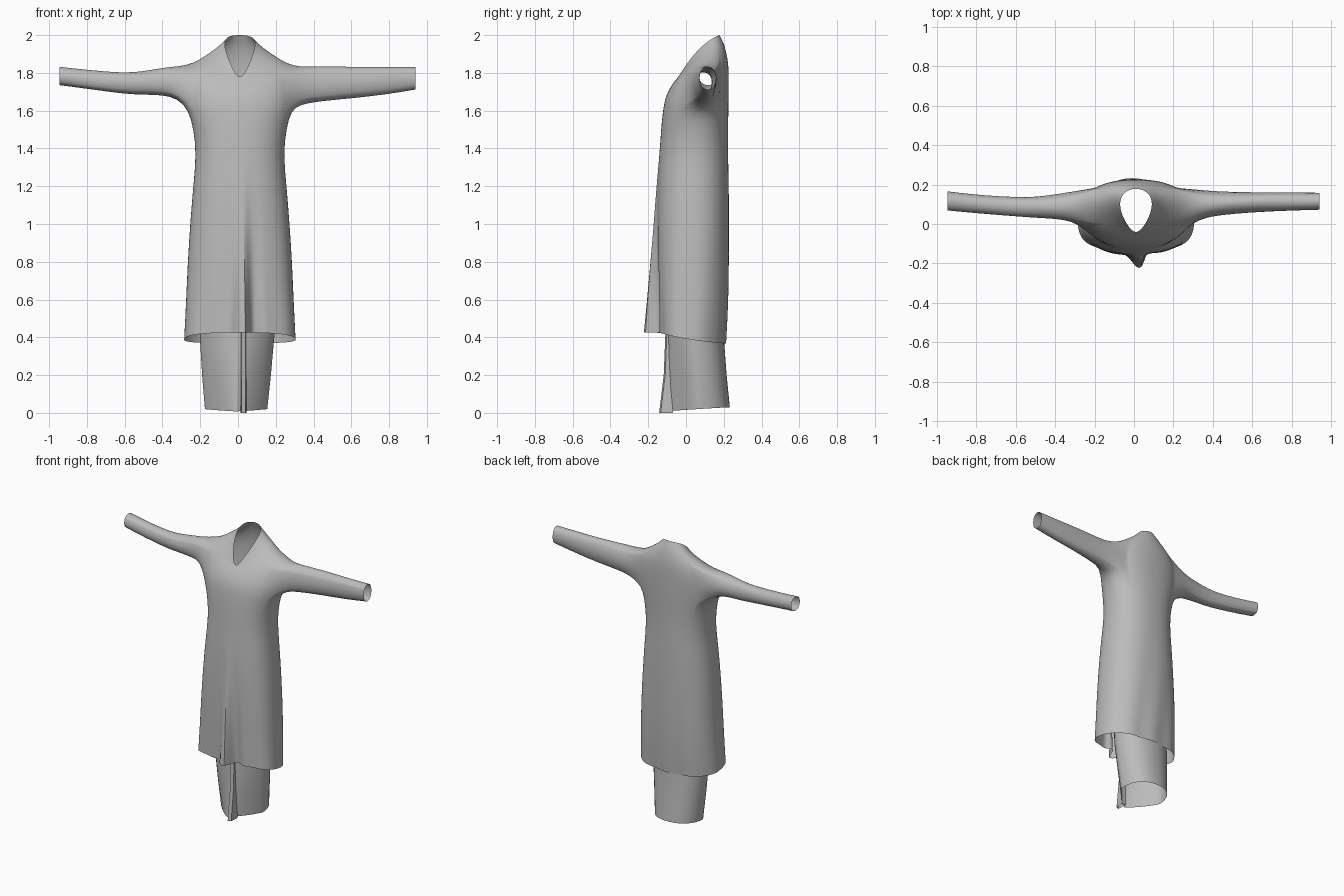
import bpy, bmesh, math

if "Cube" in bpy.data.objects:
    bpy.data.objects.remove(bpy.data.objects["Cube"], do_unlink=True)

cloth = bpy.data.materials.new("grey cloth")
cloth.use_nodes = True
GREY = (0.5, 0.5, 0.5, 1)
cloth.diffuse_color = GREY
cloth.node_tree.nodes["Principled BSDF"].inputs["Base Color"].default_value = GREY


def finish(bm, name, subsurf=0):
    bmesh.ops.recalc_face_normals(bm, faces=bm.faces)
    mesh = bpy.data.meshes.new(name)
    bm.to_mesh(mesh)
    bm.free()
    obj = bpy.data.objects.new(name, mesh)
    bpy.context.collection.objects.link(obj)
    mesh.materials.append(cloth)
    bpy.ops.object.select_all(action="DESELECT")
    obj.select_set(True)
    bpy.context.view_layer.objects.active = obj
    bpy.ops.object.shade_smooth_by_angle(angle=math.radians(50))
    if subsurf:
        mod = obj.modifiers.new("soft", "SUBSURF")
        mod.levels = mod.render_levels = subsurf


def spow(v, p):
    return math.copysign(abs(v) ** p, v)


def ring(bm, n, cx, w, yf, yb, zf, zs, zb, p_front, p_back, pinch=0.0):
    """Closed ring with separate front, side and back heights and squareness."""
    verts = []
    for i in range(n):
        a = 2 * math.pi * i / n
        p = p_front if math.sin(a) < 0 else p_back
        c, s = spow(math.cos(a), p), spow(math.sin(a), p)
        x = cx + w * c * (1 + pinch * s)
        y = (yf + yb) / 2 + (yb - yf) / 2 * s
        z = zs + (zb - zf) / 2 * s + ((zb + zf) / 2 - zs) * s * s
        verts.append(bm.verts.new((x, y, z)))
    return verts


def bridge(bm, a, b):
    n = len(a)
    return [bm.faces.new((a[i], a[(i + 1) % n], b[(i + 1) % n], b[i])) for i in range(n)]


# Coat body: half width, front y, back y, front z, side z, back z, squareness front/back
N = 128
BODY = [
    (.295, -.148, .208, .425, .388, .368, .74, .90),
    (.285, -.153, .222, .60, .58, .58, .76, .87),
    (.276, -.158, .226, .80, .80, .80, .80, .86),
    (.263, -.158, .227, 1.0, 1.0, 1.0, .83, .86),
    (.247, -.154, .227, 1.2, 1.2, 1.2, .86, .87),
    (.230, -.140, .222, 1.37, 1.37, 1.37, .88, .88),
    (.245, -.132, .222, 1.50, 1.50, 1.50, .88, .88),
    (.270, -.122, .225, 1.60, 1.60, 1.62, .88, .88),
    (.287, -.110, .226, 1.67, 1.67, 1.72, .90, .90),
    (.285, -.085, .226, 1.72, 1.76, 1.79, .92, .92),
    (.250, -.068, .224, 1.745, 1.84, 1.85, .95, .95),
    (.190, -.056, .215, 1.76, 1.872, 1.90, 1, 1),
    (.125, -.048, .203, 1.77, 1.897, 1.95, 1, 1),
    (.076, -.040, .178, 1.78, 1.925, 2.0, 1, 1),
]
bm = bmesh.new()
rings = []
for k, row in enumerate(BODY):
    rings.append(ring(bm, N, .01, *row, pinch=.35 * max(0, k - 10) / 3))
rows = [bridge(bm, a, b) for a, b in zip(rings, rings[1:])]

# Front overlap fold that flares toward the hem, and soft drapery
for v in bm.verts:
    x, y, z = v.co
    if z < 1.35:
        grow = ((1.35 - z) / .92) ** 2
        if y < .03:
            width = .05 if x < .035 else .018
            v.co.y -= .098 * grow * math.exp(-((x - .035) / width) ** 2)
            v.co.y += .03 * grow * math.exp(-((x - .09) / .03) ** 2)
        v.co.y += .004 * grow * math.sin(34 * x + 3 * z)

# Sleeves: x, low z, high z, front y, back y
SLEEVES = {
    1: [(.33, 1.632, 1.832, .02, .180), (.42, 1.647, 1.832, .04, .170),
        (.60, 1.665, 1.832, .058, .165), (.78, 1.687, 1.832, .065, .166),
        (.94, 1.712, 1.832, .070, .162)],
    -1: [(.32, 1.665, 1.835, .012, .170), (.40, 1.682, 1.825, .022, .155),
         (.50, 1.684, 1.808, .030, .142), (.60, 1.690, 1.800, .036, .140),
         (.78, 1.712, 1.812, .050, .150), (.945, 1.735, 1.832, .066, .170)],
}
HALF = 14
for side, stations in SLEEVES.items():
    mid = 2 if side > 0 else N // 2 - 2
    cols = [(mid + i) % N for i in range(-HALF, HALF + 1)]
    faces = [rows[r][c] for r in (7, 8, 9) for c in cols[:-1]]
    loop = [rings[7][c] for c in cols] + [rings[r][cols[-1]] for r in (8, 9)]
    loop += [rings[10][c] for c in reversed(cols)] + [rings[r][cols[0]] for r in (9, 8)]
    bmesh.ops.delete(bm, geom=faces, context="FACES_ONLY")
    inner = [e for e in bm.edges if not e.link_faces]
    bmesh.ops.delete(bm, geom=inner, context="EDGES")
    angles = [math.atan2((v.co.z - 1.73) / .11, (v.co.y - .085) / .11) for v in loop]
    prev = loop
    for k, (x, z0, z1, y0, y1) in enumerate(stations):
        new = []
        for a in angles:
            wrinkle = 1 + .035 * math.sin(3 * a + 2.3 * k) * (0 < k < len(stations) - 1)
            new.append(bm.verts.new((side * x,
                                     (y0 + y1) / 2 + (y1 - y0) / 2 * math.cos(a) * wrinkle,
                                     (z0 + z1) / 2 + (z1 - z0) / 2 * math.sin(a) * wrinkle)))
        bridge(bm, prev, new)
        prev = new
bmesh.ops.delete(bm, geom=[v for v in bm.verts if not v.link_faces], context="VERTS")
finish(bm, "long_coat", 1)

# Lower garment under the coat: an open tube, wedge-shaped at the front, squarer at the back
bm = bmesh.new()
LOWER = [
    (-.01, .165, -.110, .232, .008, .02, .03, 1.7, .88),
    (-.008, .182, -.105, .215, .2, .2, .2, 1.45, .9),
    (-.005, .197, -.102, .200, .4, .4, .4, 1.25, .92),
    (0, .190, -.095, .190, .8, .8, .8, 1.1, 1),
]
lower = [ring(bm, 48, *row) for row in LOWER]
for a, b in zip(lower, lower[1:]):
    bridge(bm, a, b)
finish(bm, "lower_garment")

# Narrow front pleat standing out from the lower garment
bm = bmesh.new()
pleat = []
for z, front in ((0, -.142), (.2, -.118), (.45, -.108)):
    pleat.append([bm.verts.new((x, y, z)) for x, y in
                  ((.012, -.07), (.018, front), (.04, front + .008), (.045, -.07))])
for a, b in zip(pleat, pleat[1:]):
    bridge(bm, a, b)
finish(bm, "front_pleat")
